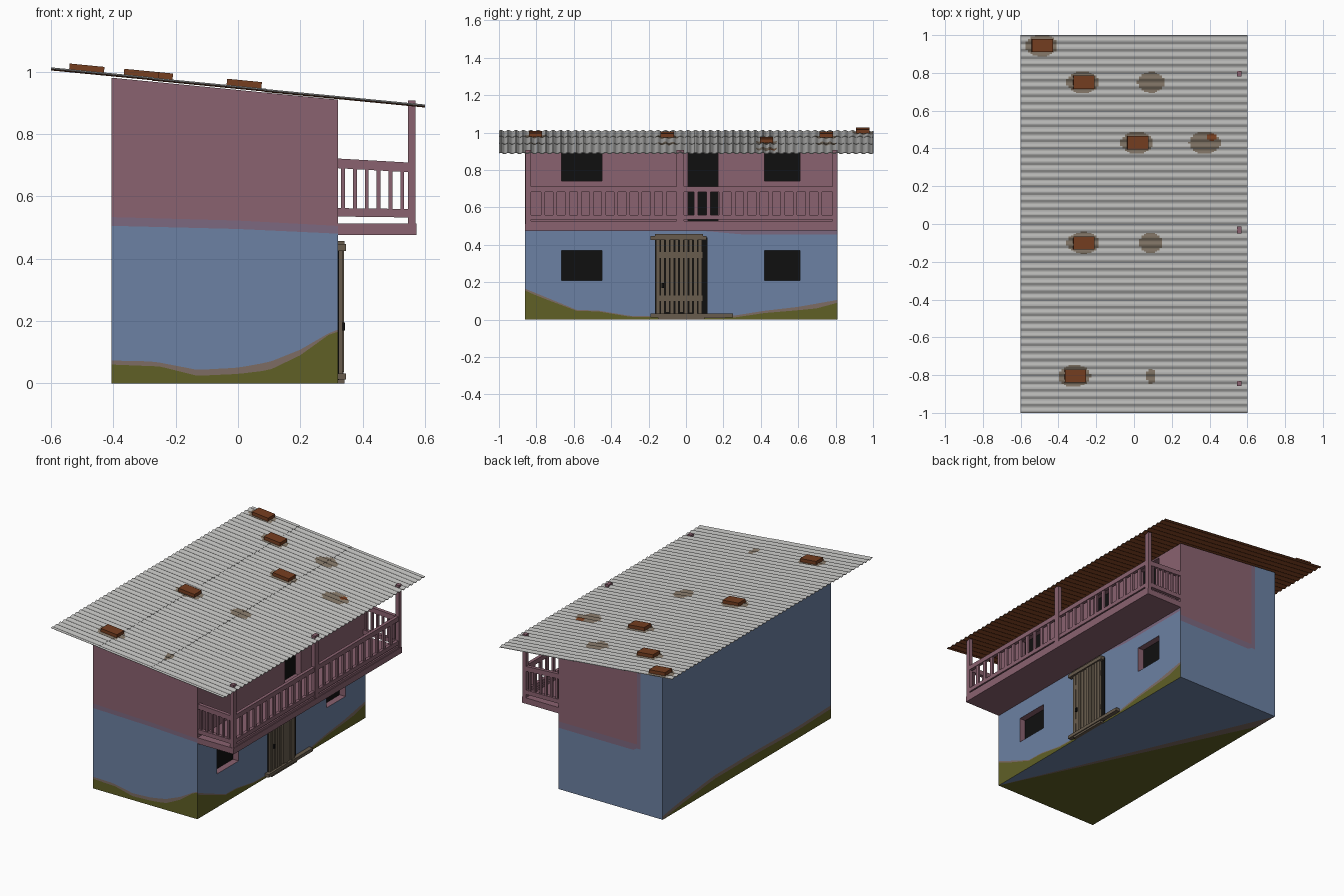
import bpy, bmesh, math, random
from mathutils import Vector, Matrix

if "Cube" in bpy.data.objects:
    bpy.data.objects.remove(bpy.data.objects["Cube"])

random.seed(4)


def mat(name, r, g, b):
    m = bpy.data.materials.new(name)
    lin = [((c / 255 + 0.055) / 1.055) ** 2.4 for c in (r, g, b)]
    m.diffuse_color = (*lin, 1)
    m.use_nodes = True
    m.node_tree.nodes["Principled BSDF"].inputs["Base Color"].default_value = m.diffuse_color
    return m


PINK = mat("pink_paint", 138, 98, 112)
BLUE = mat("blue_paint", 108, 129, 163)
MAUVE = mat("mauve_blend", 124, 104, 128)
MOSS = mat("olive_moss", 96, 96, 38)
DIRT = mat("brown_dirt", 125, 108, 100)
BLACK = mat("black_opening", 16, 16, 16)
WOOD = mat("old_wood", 104, 92, 77)
GREY = mat("grey_sheet", 182, 182, 180)
STAIN = mat("roof_stain", 124, 112, 98)
RUST = mat("rust_brick", 118, 62, 32)

X0, X1, Y0, Y1 = -0.405, 0.32, -0.86, 0.81   # house footprint
SLOPE = 0.0967


def roof_z(x):
    return 1.007 - (x + 0.6) * SLOPE


def lerp(pts, u):
    """Piecewise linear height through (u, z) points."""
    if u <= pts[0][0]:
        return pts[0][1]
    for (a, za), (b, zb) in zip(pts, pts[1:]):
        if u <= b:
            return za + (zb - za) * (u - a) / (b - a)
    return pts[-1][1]


def finish(name, bm, mats):
    me = bpy.data.meshes.new(name)
    bm.to_mesh(me)
    bm.free()
    for m in mats:
        me.materials.append(m)
    ob = bpy.data.objects.new(name, me)
    bpy.context.collection.objects.link(ob)
    return ob


def boxes(name, m, items):
    """One object from boxes (x0,x1,y0,y1,z0,z1[,drop]); drop lowers the +x end."""
    bm = bmesh.new()
    for it in items:
        x0, x1, y0, y1, z0, z1 = it[:6]
        drop = it[6] if len(it) > 6 else 0
        for v in bmesh.ops.create_cube(bm, size=1)["verts"]:
            c = v.co.copy()
            v.co = ((x0 + x1) / 2 + c.x * (x1 - x0), (y0 + y1) / 2 + c.y * (y1 - y0),
                    (z0 + z1) / 2 + c.z * (z1 - z0) - (drop if c.x > 0 else 0))
    return finish(name, bm, [m])


WALL_MATS = [BLUE, PINK, MAUVE, MOSS, DIRT, BLACK]
B, P, M, O, D, K = range(6)


def wall(name, us, levels, mats, place, holes=(), depth=0.04):
    """Column wall: bands between level functions, with recessed openings."""
    bm = bmesh.new()

    def quad(pts, i):
        f = bm.faces.new([bm.verts.new(p) for p in pts])
        f.material_index = i

    for a, b in zip(us, us[1:]):
        for lo, hi, i in zip(levels, levels[1:], mats):
            z = [lo(a), lo(b), hi(b), hi(a)]
            if z[3] - z[0] < 1e-4 and z[2] - z[1] < 1e-4:
                continue
            cu, cz = (a + b) / 2, sum(z) / 4
            if any(h[0] < cu < h[1] and h[2] < cz < h[3] for h in holes):
                continue
            quad([place(u, w, 0) for u, w in zip((a, b, b, a), z)], i(cu) if callable(i) else i)
    for u0, u1, z0, z1 in holes:
        c = [(u0, z0), (u1, z0), (u1, z1), (u0, z1)]
        for i in range(4):
            p, q = c[i], c[(i + 1) % 4]
            quad([place(*p, 0), place(*q, 0), place(*q, depth), place(*p, depth)], P)
        quad([place(*p, depth) for p in c], K)
    return finish(name, bm, WALL_MATS)


def const(z):
    return lambda u: z


def steps(a, b, n, extra=()):
    return sorted(set([a + (b - a) * i / n for i in range(n + 1)] + list(extra)), reverse=b < a)


def top(x):
    return roof_z(x) - 0.008


# front wall: moss, dirt, blue, blended edge, pink
moss = [(-.405, .06), (-.25, .054), (-.13, .024), (0, .03), (.1, .042), (.2, .09), (.29, .155), (.32, .165)]
dirt = [(-.405, .073), (-.27, .07), (-.13, .043), (0, .05), (.1, .068), (.2, .108), (.29, .16), (.32, .172)]
wall("front_wall", steps(X0, X1, 24),
     [const(0), lambda u: lerp(moss, u), lambda u: lerp(dirt, u),
      lambda u: lerp([(-.4, .505), (0, .495), (.32, .48)], u),
      lambda u: lerp([(-.4, .533), (0, .522), (.32, .505)], u), top],
     [O, D, B, M, P], lambda u, z, d: (u, Y0 + d, z))

# balcony-side wall with recessed windows and upper doorway
r_moss = [(-.86, .155), (-.78, .12), (-.7, .09), (-.58, .045), (-.48, .045), (-.3, .015), (0, .008),
          (.25, .01), (.42, .035), (.6, .05), (.7, .06), (.81, .09)]
r_dirt = [(-.86, .165), (-.58, .05), (-.48, .05), (-.3, .02), (0, .015), (.25, .02), (.42, .047),
          (.6, .068), (.81, .105)]
holes = [(-.665, -.45, .21, .37), (.42, .61, .21, .37), (-.665, -.45, .74, .9),
         (.42, .61, .74, .9), (.01, .17, .51, .9)]
wall("balcony_side_wall", steps(Y0, Y1, 30, [h[i] for h in holes for i in (0, 1)]),
     [const(0), lambda u: lerp(r_moss, u), lambda u: lerp(r_dirt, u), const(.21), const(.37),
      lambda u: lerp([(.1, .474), (.3, .455)], u), const(.475), const(.51), const(.74), const(.9),
      const(top(X1))],
     [O, D, B, B, B, M, P, P, P, P], lambda u, z, d: (X1 - d, u, z), holes)

# back wall: pink patch stops short of the far corner
wall("back_wall", [X1, 0, -.2, -.225, -.25, X0],
     [const(0), lambda u: .385 if u > -.21 else .4, const(.425), top],
     [B, lambda u: M if u > -.25 else B, lambda u: P if u > -.225 else M if u > -.25 else B],
     lambda u, z, d: (u, Y1, z))

# left wall: blue with a mossy foot
l_moss = [(-.86, .06), (-.5, .05), (-.1, .06), (.3, .06), (.65, .025), (.81, 0)]
wall("left_wall", steps(Y1, Y0, 16),
     [const(0), lambda u: lerp(l_moss, u), lambda u: lerp(l_moss, u) + .022, const(top(X0))],
     [O, D, B], lambda u, z, d: (X0, u, z))

# floor and ceiling
bm = bmesh.new()
for pts, i in (([(X1, Y0), (X0, Y1), (X1, Y1)], B), ([(X1, Y0), (X0, .66), (X0, Y1)], D),
               ([(X1, Y0), (X0, Y0), (X0, .66)], O)):
    bm.faces.new([bm.verts.new((x, y, 0)) for x, y in pts]).material_index = i
bm.faces.new([bm.verts.new((x, y, top(x))) for x, y in
              ((X0, Y0), (X1, Y0), (X1, Y1), (X0, Y1))]).material_index = P
finish("house_floor_and_ceiling", bm, WALL_MATS)

# balcony floor, posts, rails and balusters
boxes("balcony_floor", PINK, [(X1, .572, Y0, Y1, .475, .512)])
posts = [(-.857, -.83), (-.05, -.012), (.782, .81)]
boxes("balcony_posts", PINK, [(.546, .57, a, b, .51, .907) for a, b in posts])
rails, bars = [], []
for (_, a), (b, _) in zip(posts, posts[1:]):
    for z0, z1 in ((.683, .712), (.535, .56), (.512, .527)):
        rails.append((.548, .568, a, b, z0, z1))
    for i in range(1, 12):
        y = a + (b - a) * i / 12
        bars.append((.552, .564, y - .011, y + .011, .555, .69))
for y in (-.843, .796):
    rails.append((X1, .55, y - .011, y + .011, .69, .721, .013))
    rails.append((X1, .55, y - .011, y + .011, .535, .562, .003))
    for i in range(6):
        x = .337 + i * .038
        bars.append((x - .006, x + .006, y - .008, y + .008, .55, .695))
boxes("balcony_rails", PINK, rails)
boxes("balcony_balusters", PINK, bars)

# plank door over a dark doorway
boxes("doorway", BLACK, [(X1, .324, -.165, .115, .01, .44)])
planks = []
for i in range(10):
    y = -.16 + i * .025
    planks.append((.324, .336 + random.uniform(-.003, .004), y, y + .021,
                   .03 + random.uniform(-.005, .01), .43 + random.uniform(-.004, .006)))
boxes("door_planks", WOOD, planks)
boxes("door_battens", WOOD, [(.324, .332, -.16, .088, z, z + .03) for z in (.1, .33)])
boxes("door_latch", BLACK, [(.336, .344, -.13, -.118, .17, .195)])
boxes("door_lintel_and_sill", WOOD, [(X1, .347, -.19, .11, .425, .447), (X1, .341, -.165, .09, .447, .457),
                                     (X1, .347, -.19, .25, .012, .032), (X1, .341, -.15, .1, 0, .012)])

# corrugated roof sheets; stained around the bricks and below the overlaps
bricks = [(-.485, .945), (-.265, .75), (.02, .43), (-.265, -.1), (-.31, -.805)]
stains = [(x - .005, y, .085, .058) for x, y in bricks]
stains += [(.375, .43, .083, .058), (.09, .75, .07, .055), (.09, -.1, .06, .055), (.09, -.805, .024, .04)]


def inside(x, y, e):
    return ((x - e[0]) / e[2]) ** 2 + ((y - e[1]) / e[3]) ** 2 < 1


for k, (xa, xb, lift) in enumerate(((-.6, -.27, .003), (-.275, .09, .0015), (.085, .6, 0))):
    bm = bmesh.new()
    nx, ny = round((xb - xa) / .0125), 300
    grid = []
    for i in range(nx + 1):
        x = xa + (xb - xa) * i / nx
        grid.append([bm.verts.new((x, -1 + 2 * j / ny,
                                   roof_z(x) + lift + .004 * math.sin(2 * math.pi * j / 6)))
                     for j in range(ny + 1)])
    for i in range(nx):
        for j in range(ny):
            f = bm.faces.new((grid[i][j], grid[i + 1][j], grid[i + 1][j + 1], grid[i][j + 1]))
            c = f.calc_center_median()
            if inside(c.x, c.y, (.41, .46, .025, .02)):
                f.material_index = 2
            elif any(inside(c.x, c.y, e) for e in stains):
                f.material_index = 1
    ob = finish("roof_sheet_%d" % (k + 1), bm, [GREY, STAIN, RUST])
    sol = ob.modifiers.new("thickness", "SOLIDIFY")   # rusty underside
    sol.thickness = .003
    sol.offset = -1
    sol.material_offset = 2

# bricks weighing the roof down
for k, (x, y) in enumerate(bricks):
    bm = bmesh.new()
    bmesh.ops.create_cube(bm, size=1)
    bmesh.ops.transform(bm, verts=bm.verts, matrix=Matrix.Translation((x, y, roof_z(x) + .014))
                        @ Matrix.Rotation(math.atan(SLOPE), 4, 'Y') @ Matrix.Diagonal((.112, .07, .021, 1)))
    finish("roof_brick_%d" % (k + 1), bm, [RUST])
